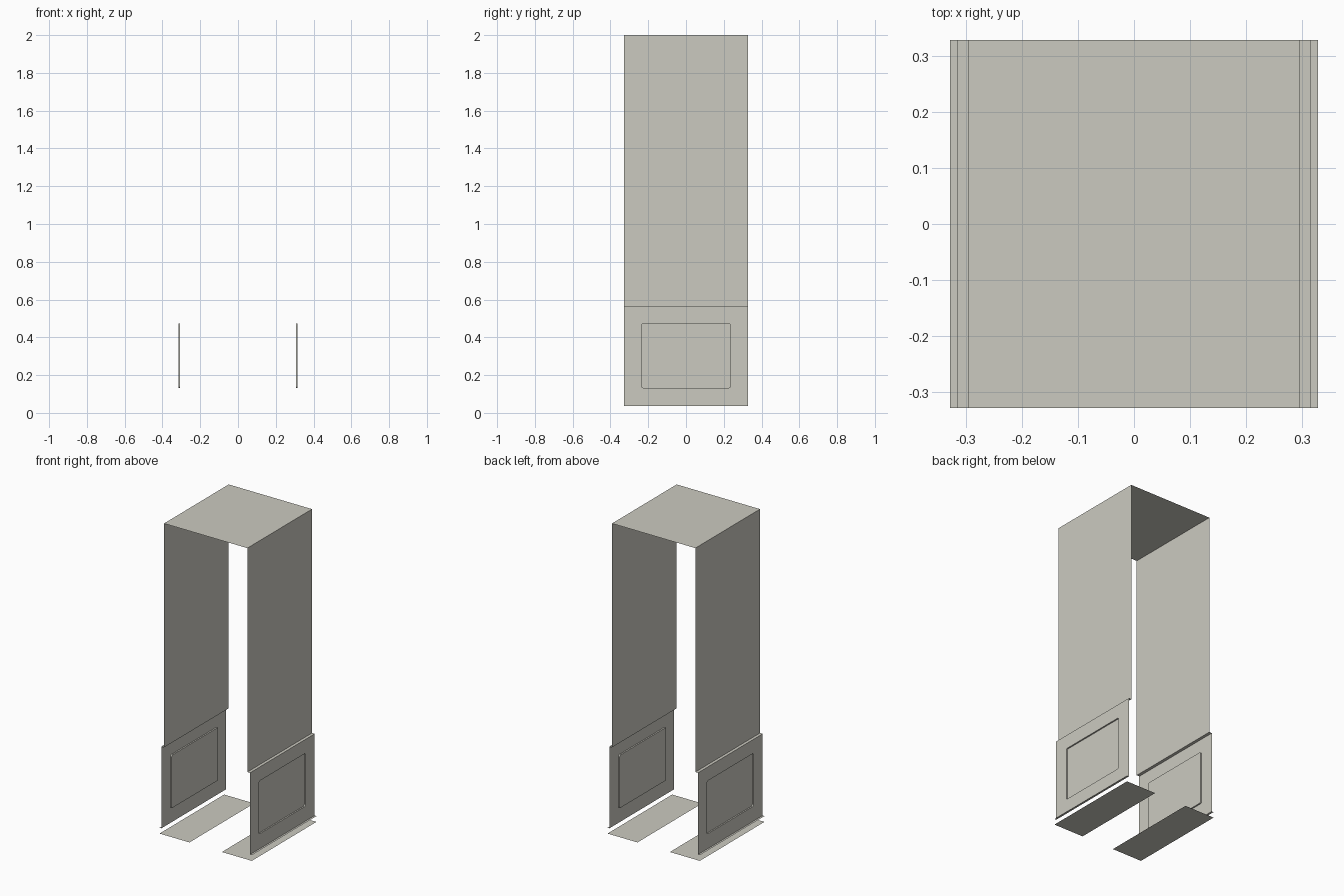
import bpy, bmesh, math

if "Cube" in bpy.data.objects:
    bpy.data.objects.remove(bpy.data.objects["Cube"])

mat = bpy.data.materials.new("warm_grey")
mat.diffuse_color = (0.60, 0.59, 0.53, 1.0)
mat.use_nodes = True
mat.node_tree.nodes["Principled BSDF"].inputs["Base Color"].default_value = mat.diffuse_color

D = 0.328                        # half depth of every sheet
X_UP, X_LOW, X_BASE = 0.296, 0.315, 0.328
Z_BASE, Z_STEP, Z_TOP = 0.037, 0.562, 2.0


def make(name, build, mirror=True):
    bm = bmesh.new()
    build(bm)
    me = bpy.data.meshes.new(name)
    bm.to_mesh(me)
    bm.free()
    me.materials.append(mat)
    ob = bpy.data.objects.new(name, me)
    bpy.context.collection.objects.link(ob)
    if mirror:
        m = ob.modifiers.new("mirror", 'MIRROR')
        m.use_axis = (True, False, False)
        m.use_mirror_merge = False
    return ob


def strip(p, q):
    """Sheet running the full depth between two (x, z) points."""
    def build(bm):
        pts = [(p[0], -D, p[1]), (p[0], D, p[1]), (q[0], D, q[1]), (q[0], -D, q[1])]
        bm.faces.new([bm.verts.new(v) for v in pts])
    return build


def recessed_panel(bm):
    """Lower side panel with a shallow rounded rectangular recess."""
    hy, z0, z1, r, depth, n = 0.236, 0.133, 0.473, 0.01, 0.009, 3
    outer = [bm.verts.new((X_LOW, y, z)) for y, z in
             ((-D, Z_BASE), (D, Z_BASE), (D, Z_STEP), (-D, Z_STEP))]
    centres = [(-hy + r, z0 + r), (hy - r, z0 + r), (hy - r, z1 - r), (-hy + r, z1 - r)]
    rim, floor = [], []
    for i, (cy, cz) in enumerate(centres):
        for k in range(n + 1):
            a = math.pi + (i + k / n) * math.pi / 2
            y, z = cy + r * math.cos(a), cz + r * math.sin(a)
            rim.append(bm.verts.new((X_LOW, y, z)))
            floor.append(bm.verts.new((X_LOW - depth, y, z)))
    total = len(rim)
    # frame around the recess
    for i in range(4):
        s = i * (n + 1)
        for k in range(n):
            bm.faces.new((outer[i], rim[s + k + 1], rim[s + k]))
        bm.faces.new((outer[i], outer[(i + 1) % 4], rim[(s + n + 1) % total], rim[s + n]))
    # recess walls and floor
    for k in range(total):
        j = (k + 1) % total
        bm.faces.new((rim[k], rim[j], floor[j], floor[k]))
    bm.faces.new(floor)


# top sheet
make("top_panel", strip((X_UP, Z_TOP), (-X_UP, Z_TOP)), mirror=False)
# tall upper sides
make("upper_side_panels", strip((X_UP, Z_STEP), (X_UP, Z_TOP)))
# ledge between upper and lower sides
make("side_ledges", strip((X_LOW, Z_STEP), (X_UP, Z_STEP)))
# lower sides with recess
make("lower_side_panels", recessed_panel)
# narrow lip at the foot of the sides
make("bottom_lips", strip((X_BASE, Z_BASE), (X_LOW, Z_BASE)))
# base plates on the ground
make("base_plates", strip((X_BASE, 0.0), (0.115, 0.0)))
